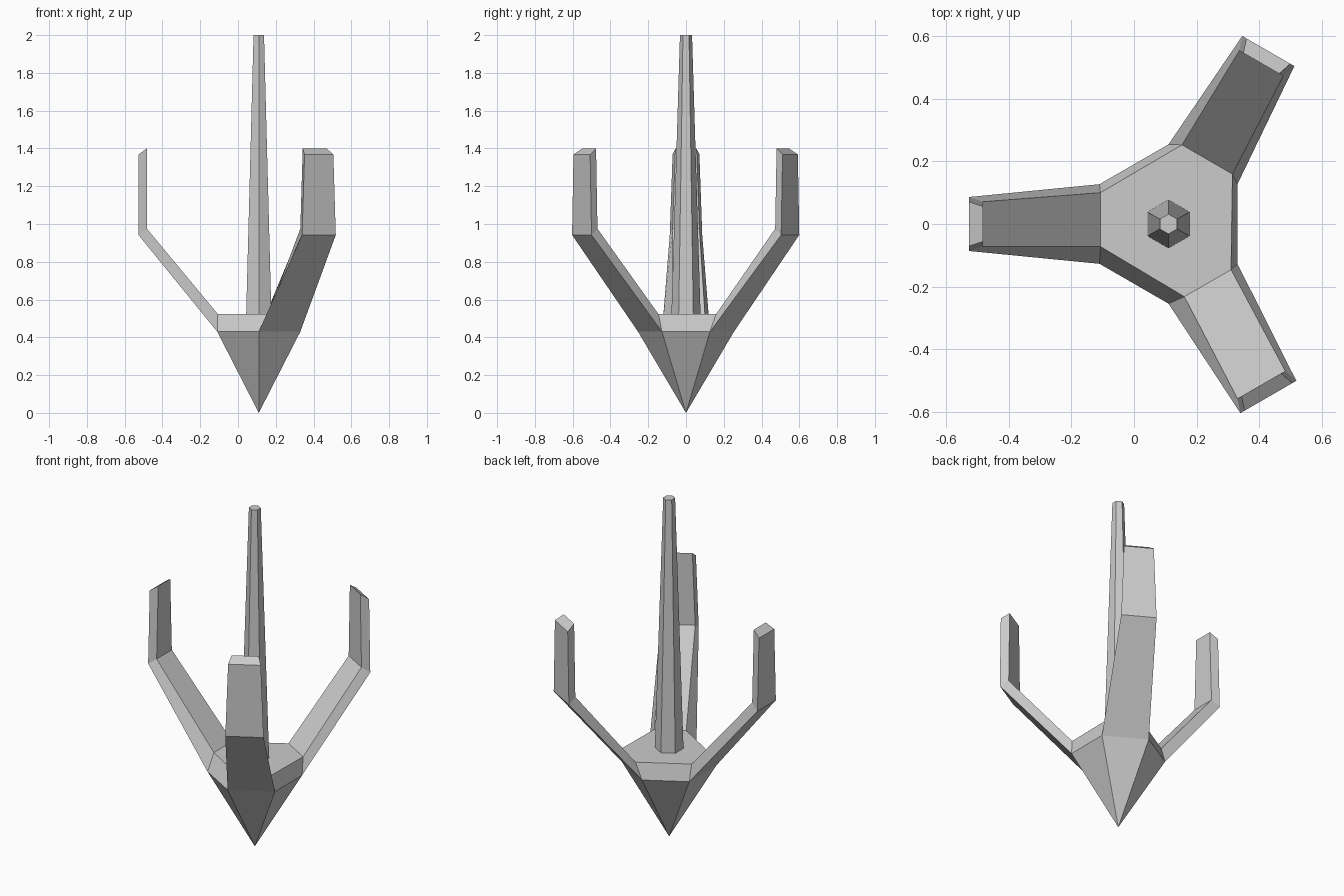
import bpy, bmesh
from math import radians, cos, sin
from mathutils import Vector

if "Cube" in bpy.data.objects:
    bpy.data.objects.remove(bpy.data.objects["Cube"])

CX = 0.11            # x of the central axis
HEX_R = 0.254        # lower ring radius
Z_LOW, Z_DECK = 0.43, 0.523

# angle, root radius, root half width, root sideways shift, elbow half width
ARMS = [(60, 0.24, 0.093, -0.004, 0.096),
        (180, 0.217, 0.086, -0.014, 0.086),
        (300, 0.226, 0.086, 0.014, 0.103)]


def polar(angle, r, side, z):
    a = radians(angle)
    return Vector((CX + r * cos(a) - side * sin(a),
                   r * sin(a) + side * cos(a), z))


def make(name, build):
    bm = bmesh.new()
    build(bm)
    bmesh.ops.remove_doubles(bm, verts=bm.verts[:], dist=1e-5)
    bmesh.ops.recalc_face_normals(bm, faces=bm.faces[:])
    mesh = bpy.data.meshes.new(name)
    bm.to_mesh(mesh)
    bm.free()
    bpy.context.collection.objects.link(bpy.data.objects.new(name, mesh))


def loft(bm, rings):
    for a, b in zip(rings, rings[1:]):
        for i in range(len(a)):
            j = (i + 1) % len(a)
            bm.faces.new((a[i], a[j], b[j], b[i]))


def hull_and_arms(bm):
    low = [bm.verts.new(polar(30 + 60 * k, HEX_R, 0, Z_LOW)) for k in range(6)]
    deck = []
    for angle, r, half, shift, _ in ARMS:
        for s in (-1, 1):
            deck.append(bm.verts.new(polar(angle, r, shift + s * half, Z_DECK)))
    # pointed underside, rim between the arms, flat deck
    tip = bm.verts.new((CX, 0, 0))
    for k in range(6):
        j = (k + 1) % 6
        bm.faces.new((tip, low[j], low[k]))
        if k % 2:
            bm.faces.new((low[k], low[j], deck[j], deck[k]))
    bm.faces.new(deck)
    # bent arms grown from every second side
    for n, (angle, _, _, _, half) in enumerate(ARMS):
        rings = [[low[2 * n], low[2 * n + 1], deck[2 * n + 1], deck[2 * n]]]
        for w, z_out, z_in in ((half, 0.942, 0.975), (half - 0.015, 1.368, 1.4)):
            ring = [(0.637, -w, z_out), (0.637, w, z_out),
                    (0.592, w - 0.015, z_in), (0.592, 0.015 - w, z_in)]
            rings.append([bm.verts.new(polar(angle, *p)) for p in ring])
        loft(bm, rings)
        bm.faces.new(rings[-1])


def mast(bm):
    rings = [[bm.verts.new(polar(30 + 60 * k, r, 0, z)) for k in range(6)]
             for r, z in ((0.077, Z_DECK), (0.032, 2.0))]
    loft(bm, rings)
    bm.faces.new(rings[-1])


make("hull_with_arms", hull_and_arms)
make("mast", mast)
